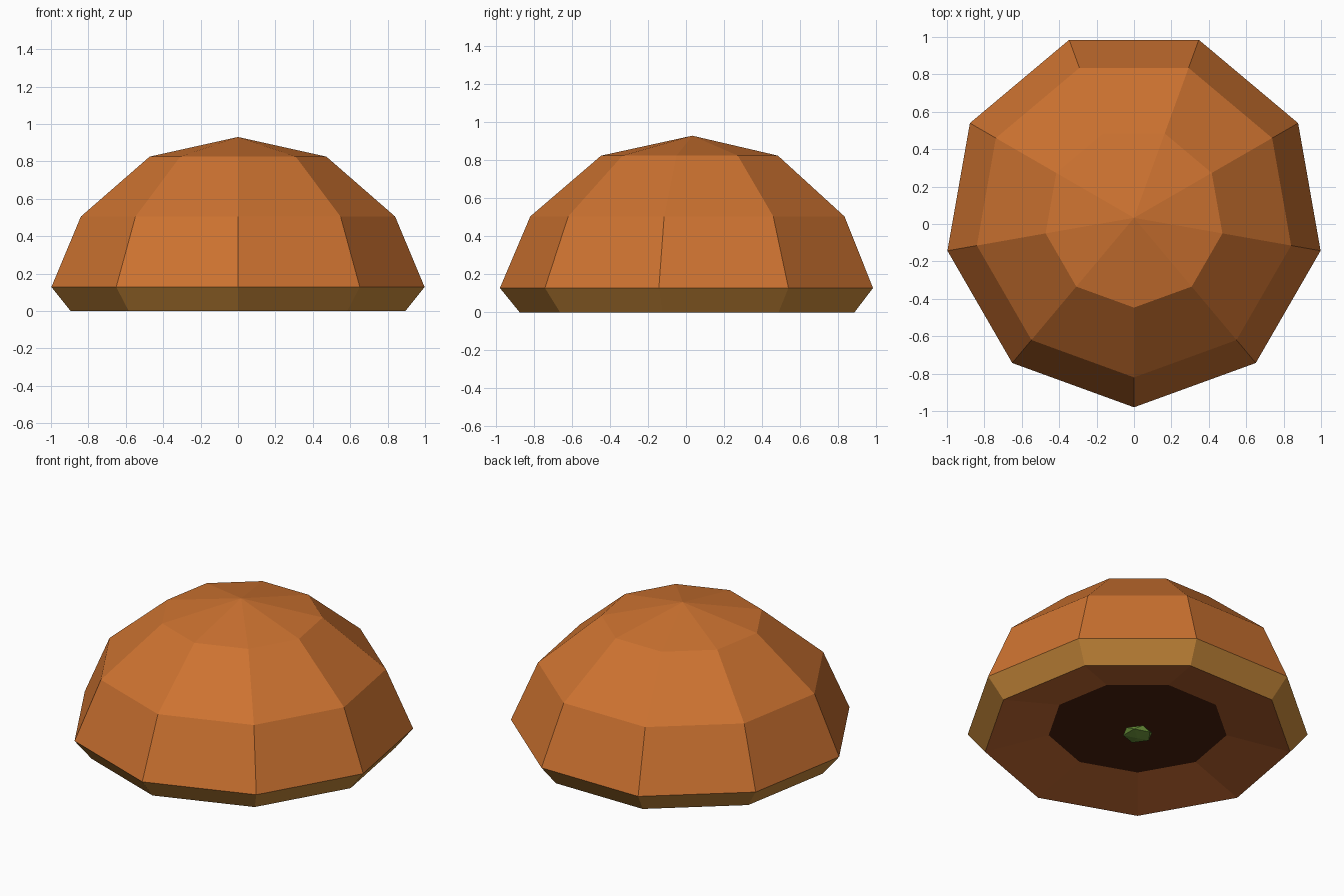
import bpy
import bmesh
from math import sin, cos, radians
from mathutils import Matrix

cube = bpy.data.objects.get("Cube")
if cube:
    bpy.data.objects.remove(cube, do_unlink=True)

SIDES = 9
CENTRE_Y = 0.033


def make_material(name, rgb):
    mat = bpy.data.materials.new(name)
    mat.use_nodes = True
    colour = (*rgb, 1.0)
    mat.diffuse_color = colour
    mat.node_tree.nodes["Principled BSDF"].inputs["Base Color"].default_value = colour
    return mat


def finish(name, bm, mat):
    mesh = bpy.data.meshes.new(name)
    bm.to_mesh(mesh)
    bm.free()
    mesh.materials.append(mat)
    obj = bpy.data.objects.new(name, mesh)
    bpy.context.collection.objects.link(obj)
    return obj


def ring(bm, radius, z):
    """A nine-sided ring with one corner at the front, or a point on the axis."""
    if radius == 0:
        return [bm.verts.new((0, CENTRE_Y, z))] * SIDES
    angles = [radians(-90 + 360 * i / SIDES) for i in range(SIDES)]
    return [bm.verts.new((radius * cos(a), CENTRE_Y + radius * sin(a), z)) for a in angles]


def lathe(name, profile, mat):
    """Faceted shell; listing the profile anticlockwise faces it outwards."""
    bm = bmesh.new()
    rings = [ring(bm, r, z) for r, z in profile]
    for low, high in zip(rings, rings[1:]):
        for i in range(SIDES):
            j = (i + 1) % SIDES
            corners = [low[i], low[j], high[j], high[i]]
            bm.faces.new(list(dict.fromkeys(corners)))
    return finish(name, bm, mat)


orange = make_material("orange skin", (0.61, 0.17, 0.03))
tan = make_material("tan rim", (0.578, 0.25, 0.042))
brown = make_material("brown underside", (0.515, 0.133, 0.03))
dark = make_material("dark hollow", (0.069, 0.015, 0.0044))
green = make_material("green nub", (0.156, 0.305, 0.045))

# Domed top and the band that tucks in beneath it
lathe("dome", [(1.013, 0.128), (0.853, 0.505), (0.48, 0.825), (0, 0.93)], orange)
lathe("rim_band", [(0.909, 0), (1.013, 0.128)], tan)

# Shallow underside and its dark centre
lathe("underside", [(0.53, 0.075), (0.909, 0)], brown)
lathe("dark_centre", [(0, 0.075), (0.53, 0.075)], dark)

# Small flattened nub in the middle of the underside
bm = bmesh.new()
bmesh.ops.create_icosphere(
    bm, subdivisions=1, radius=0.095,
    matrix=Matrix.Translation((0, CENTRE_Y, 0.03)) @ Matrix.Diagonal((1, 1, 0.3, 1)))
finish("green_nub", bm, green)
